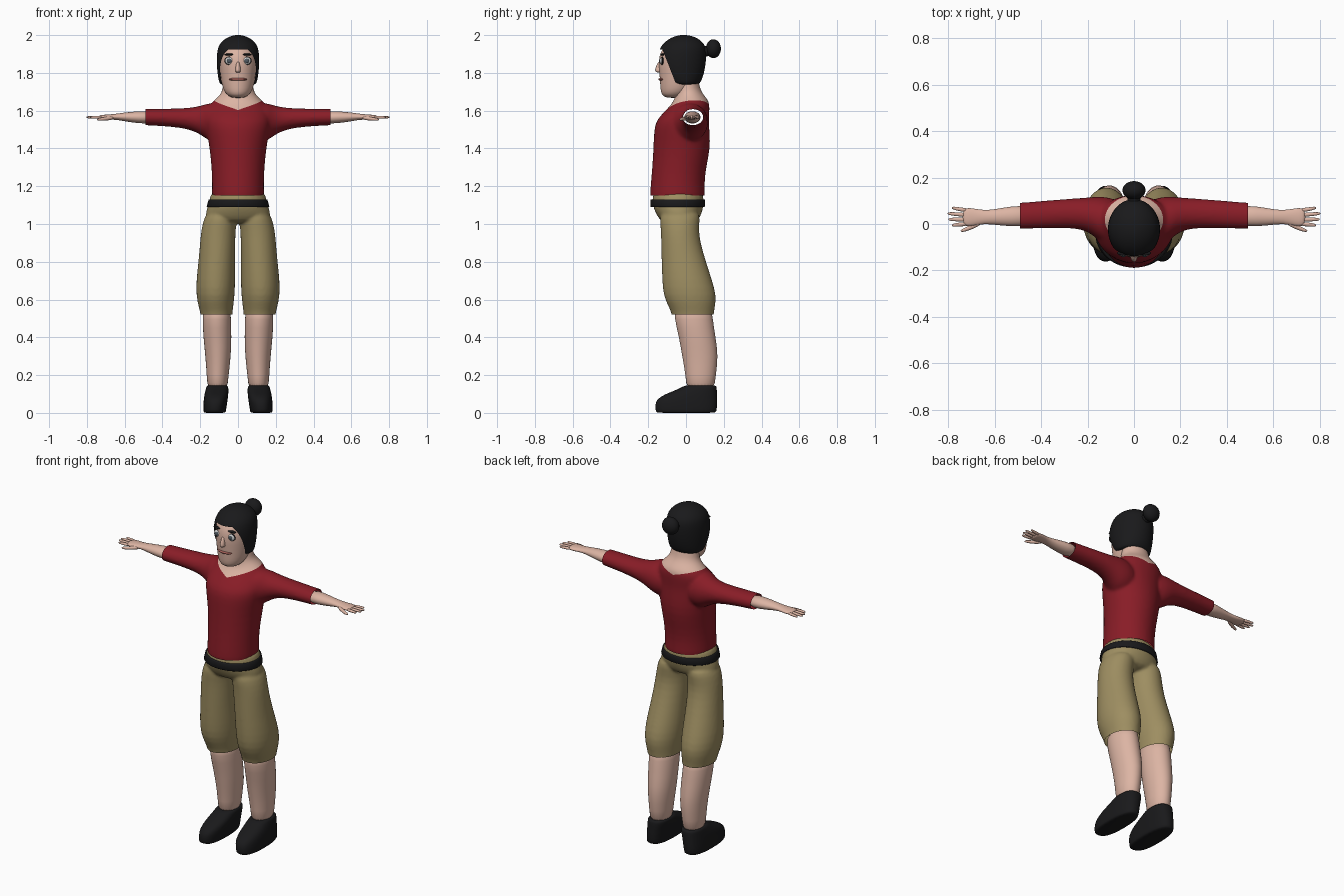
import bpy, bmesh
from math import cos, sin, pi, copysign
from mathutils import Vector, Matrix


def material(name, r, g, b):
    m = bpy.data.materials.new(name)
    m.diffuse_color = (r, g, b, 1)
    return m


SKIN = material("skin", .72, .46, .37)
RED = material("red_cloth", .25, .012, .02)
TAN = material("tan_cloth", .34, .27, .12)
BLACK = material("black", .01, .01, .011)
WHITE = material("white", .8, .8, .8)
GREY = material("iris_grey", .08, .1, .12)
LIP = material("lip", .38, .12, .1)


def new_object(name, bm, mat):
    bmesh.ops.recalc_face_normals(bm, faces=bm.faces)
    me = bpy.data.meshes.new(name)
    bm.to_mesh(me)
    bm.free()
    me.shade_smooth()
    me.materials.append(mat)
    ob = bpy.data.objects.new(name, me)
    bpy.context.collection.objects.link(ob)
    return ob


def mirror(ob):
    ob.modifiers.new("mirror", 'MIRROR')
    return ob


def loft(name, parts, mat, n=24, power=1.0, subdiv=1):
    """Skin rings (t, a0, a1, b0, b1): along z a=x, b=y; along x a=y, b=z."""
    bm = bmesh.new()
    for axis, rings in parts:
        loops = []
        for t, a0, a1, b0, b1 in rings:
            loop = []
            for i in range(n):
                c, s = cos(2 * pi * i / n), sin(2 * pi * i / n)
                c, s = copysign(abs(c) ** power, c), copysign(abs(s) ** power, s)
                a = (a0 + a1 + (a1 - a0) * c) / 2
                b = (b0 + b1 + (b1 - b0) * s) / 2
                loop.append(bm.verts.new((a, b, t) if axis == 'z' else (t, a, b)))
            loops.append(loop)
        for lo, hi in zip(loops, loops[1:]):
            for i in range(n):
                j = (i + 1) % n
                bm.faces.new((lo[i], lo[j], hi[j], hi[i]))
        bm.faces.new(loops[0][::-1])
        bm.faces.new(loops[-1])
    ob = new_object(name, bm, mat)
    if subdiv:
        ob.modifiers.new("subdiv", 'SUBSURF').levels = subdiv
        ob.modifiers["subdiv"].render_levels = subdiv
    return ob


def centred(rings):
    return [(z, -w, w, y0, y1) for z, w, y0, y1 in rings]


def ball(name, centre, size, mat, both=False, n=20):
    bm = bmesh.new()
    bmesh.ops.create_uvsphere(bm, u_segments=n, v_segments=n // 2 + 2, radius=1,
                              matrix=Matrix.Translation(centre) @ Matrix.Diagonal((*size, 1)))
    ob = new_object(name, bm, mat)
    return mirror(ob) if both else ob


def bake(ob, mat):
    dg = bpy.context.evaluated_depsgraph_get()
    dg.update()
    me = bpy.data.meshes.new_from_object(ob.evaluated_get(dg))
    ob.modifiers.clear()
    ob.data = me
    me.shade_smooth()
    me.materials.clear()
    me.materials.append(mat)


def fuse(ob, voxel, mat):
    r = ob.modifiers.new("fuse", 'REMESH')
    r.mode, r.voxel_size = 'VOXEL', voxel
    s = ob.modifiers.new("smooth", 'SMOOTH')
    s.factor, s.iterations = .5, 6
    bake(ob, mat)


def carve(ob, planes, keep=False):
    """Remove (or keep only) what lies on the positive side of every plane."""
    planes = [(Vector(c), Vector(d)) for c, d in planes]
    bm = bmesh.new()
    bm.from_mesh(ob.data)
    for co, no in planes:
        bmesh.ops.bisect_plane(bm, geom=bm.verts[:] + bm.edges[:] + bm.faces[:],
                               dist=1e-5, plane_co=co, plane_no=no)
    gone = [f for f in bm.faces
            if all((f.calc_center_median() - co).dot(no) > 0 for co, no in planes) != keep]
    bmesh.ops.delete(bm, geom=gone, context='FACES')
    bm.to_mesh(ob.data)
    bm.free()


# Torso with sleeves, fused, then split into shirt and neck along a V neckline
torso = centred([(1.09, .139, -.192, .102), (1.16, .139, -.192, .102), (1.22, .138, -.187, .099),
                 (1.30, .141, -.180, .108), (1.40, .151, -.174, .130), (1.48, .166, -.171, .127),
                 (1.54, .176, -.164, .122), (1.58, .172, -.130, .124), (1.62, .160, -.090, .126),
                 (1.655, .128, -.062, .122), (1.69, .087, -.057, .087), (1.73, .08, -.055, .07),
                 (1.78, .08, -.055, .07)])
sleeve = [(.05, -.11, .11, 1.43, 1.63), (.14, -.085, .12, 1.43, 1.645), (.18, -.045, .117, 1.46, 1.632),
          (.22, -.026, .113, 1.485, 1.621), (.27, -.018, .11, 1.503, 1.614),
          (.35, -.018, .104, 1.515, 1.611), (.49, -.021, .092, 1.523, 1.609), (.56, -.021, .09, 1.523, 1.609)]
shirt = loft("shirt", [('z', torso), ('x', sleeve), ('x', [(-r[0], *r[1:]) for r in sleeve])], RED)
fuse(shirt, .009, RED)
neck = shirt.copy()
neck.data = shirt.data.copy()
neck.name = "neck"
neck.data.materials[0] = SKIN
bpy.context.collection.objects.link(neck)
neckline = [((0, -.09, 1.605), (s * .3, -.1, 1)) for s in (-1, 1)]
carve(neck, neckline, keep=True)
carve(shirt, neckline)
for s in (-1, 1):
    carve(shirt, [((s * .49, 0, 0), (s, 0, 0))])
carve(shirt, [((0, 0, 1.15), (0, 0, -1))])

# Forearm, palm, fingers and thumb
forearm = [(.45, -.012, .082, 1.528, 1.6), (.53, -.012, .078, 1.532, 1.598), (.60, -.004, .064, 1.543, 1.591),
           (.645, 0, .06, 1.552, 1.584), (.68, -.006, .066, 1.552, 1.580),
           (.71, -.012, .071, 1.553, 1.579), (.74, -.008, .068, 1.554, 1.576)]
arm = [('x', forearm)]
for y0, y1, tip in ((.059, .069, .785), (.039, .045, .803), (.019, .02, .80), (0, -.005, .785)):
    arm.append(('x', [(t, y - r, y + r, 1.565 - r * .9, 1.565 + r * .9) for t, y, r in
                      ((.715, y0, .0095), ((.73 + tip) / 2, (y0 + y1) / 2, .0085),
                       (tip - .008, y1, .007), (tip, y1, .003))]))
arm.append(('x', [(.655, -.002, .025, 1.552, 1.575), (.69, -.020, .004, 1.548, 1.569),
                  (.725, -.033, -.015, 1.546, 1.563), (.748, -.036, -.024, 1.548, 1.559)]))
mirror(loft("arm_and_hand", arm, SKIN, n=14))

# Baggy trousers: hips and both legs fused, open at waist and cuffs
leg = [(.46, .03, .195, -.072, .146), (.52, .03, .197, -.073, .147), (.56, .025, .209, -.092, .154),
       (.62, .017, .222, -.121, .163), (.70, .014, .222, -.127, .140), (.80, .016, .21, -.13, .107),
       (.90, .014, .202, -.132, .077), (.97, .012, .195, -.134, .068), (1.03, .004, .181, -.14, .075),
       (1.07, .01, .16, -.13, .07)]
hips = centred([(1.0, .14, -.125, .055), (1.04, .178, -.152, .077), (1.08, .166, -.172, .092),
                (1.12, .152, -.18, .095), (1.19, .146, -.18, .095)])
trousers = loft("trousers", [('z', hips), ('z', leg),
                             ('z', [(z, -b, -a, c, d) for z, a, b, c, d in leg])], TAN)
fuse(trousers, .008, TAN)
carve(trousers, [((0, 0, .52), (0, 0, -1))])
carve(trousers, [((0, 0, 1.165), (0, 0, 1))])

# Belt
loft("belt", [('z', centred([(1.09, .164, -.186, .098), (1.093, .166, -.188, .1),
                             (1.128, .156, -.188, .1), (1.131, .154, -.186, .098)]))], BLACK, n=48, subdiv=0)

# Bare lower legs
mirror(loft("lower_leg", [('z', [(.57, .04, .185, -.06, .135), (.50, .036, .189, -.063, .142),
                                 (.40, .034, .184, -.037, .157), (.30, .037, .173, -.021, .172),
                                 (.20, .05, .166, -.002, .158), (.11, .055, .162, 0, .152)])], SKIN))

# Shoes
mirror(loft("shoe", [('z', [(0, .07, .178, -.15, .152), (.003, .064, .183, -.162, .162),
                            (.035, .06, .184, -.164, .166), (.07, .054, .182, -.16, .166),
                            (.098, .051, .178, -.115, .165), (.122, .05, .172, -.05, .164),
                            (.142, .052, .167, -.012, .162), (.146, .06, .16, 0, .154)])],
            BLACK, power=.8))

# Head
loft("head", [('z', centred([(1.667, .03, -.10, -.03), (1.68, .055, -.126, 0), (1.70, .073, -.134, .03),
                             (1.74, .086, -.137, .06), (1.79, .094, -.140, .08), (1.84, .099, -.146, .09),
                             (1.89, .1, -.142, .092), (1.93, .094, -.125, .088),
                             (1.965, .068, -.09, .065), (1.983, .03, -.05, .02)]))], SKIN, n=32)

# Hair cap with the face opening cut out, and the bun
hair = loft("hair", [('z', centred([(1.735, .087, -.06, .055), (1.745, .1, -.10, .077),
                                    (1.79, .108, -.135, .094), (1.84, .113, -.153, .104),
                                    (1.89, .113, -.152, .108), (1.93, .108, -.14, .107),
                                    (1.96, .094, -.117, .092), (1.987, .06, -.08, .058),
                                    (2.001, .02, -.035, .01)]))], BLACK, n=32, subdiv=2)
bake(hair, BLACK)
carve(hair, [((0, -.115, 1.9), (0, -1, -.39)), ((0, 0, 1.925), (0, 0, -1))])
ball("bun", (0, .145, 1.928), (.05, .04, .05), BLACK)
ball("bun_tie", (0, .105, 1.915), (.028, .03, .028), BLACK)

# Face
ball("eye_rim", (.046, -.126, 1.864), (.025, .009, .022), BLACK, True)
ball("eye", (.046, -.129, 1.864), (.022, .010, .019), WHITE, True)
ball("iris", (.046, -.136, 1.864), (.012, .006, .012), GREY, True)
ball("eyebrow", (.046, -.125, 1.897), (.027, .011, .006), BLACK, True)
ball("mouth", (0, -.115, 1.766), (.05, .031, .011), LIP)
loft("nose", [('z', centred([(1.802, .012, -.155, -.12), (1.808, .016, -.166, -.12),
                             (1.825, .014, -.163, -.12), (1.865, .008, -.147, -.12)]))], SKIN, n=12)
